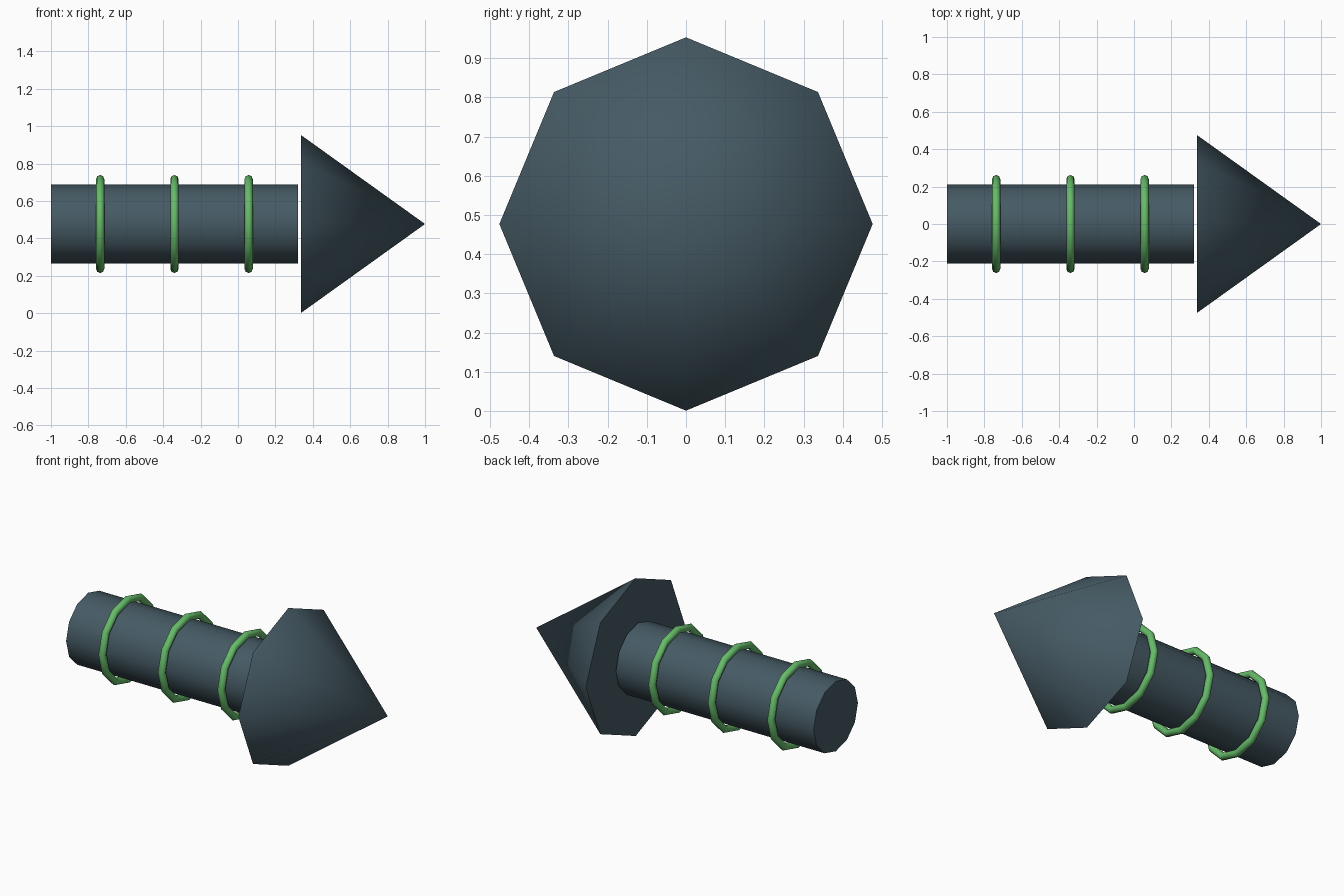
import bpy
from math import pi, radians

if "Cube" in bpy.data.objects:
    bpy.data.objects.remove(bpy.data.objects["Cube"])

AXIS_Z = 0.477
TURN = (0, pi / 2, 0)  # local z points along +x


def material(name, color):
    mat = bpy.data.materials.new(name)
    mat.diffuse_color = color
    mat.use_nodes = True
    mat.node_tree.nodes["Principled BSDF"].inputs["Base Color"].default_value = mat.diffuse_color
    return mat


slate = material("slate", (0.06, 0.102, 0.127, 1))
green = material("green", (0.133, 0.497, 0.144, 1))


def finish(name, mat, angle):
    obj = bpy.context.object
    obj.name = name
    obj.data.materials.append(mat)
    bpy.ops.object.shade_smooth_by_angle(angle=radians(angle))
    return obj


# Shaft: 12-sided cylinder lying along x
start, end = -1.0, 0.32
bpy.ops.mesh.primitive_cylinder_add(
    vertices=12, radius=0.211, depth=end - start,
    location=((start + end) / 2, 0, AXIS_Z), rotation=TURN)
finish("shaft", slate, 40)

# Arrow head: 8-sided cone, a hairline gap in front of the shaft
base, tip = 0.336, 1.0
bpy.ops.mesh.primitive_cone_add(
    vertices=8, radius1=0.476, radius2=0, depth=tip - base,
    location=((base + tip) / 2, 0, AXIS_Z), rotation=TURN)
finish("arrow_head", slate, 40)

# Three evenly spaced rings around the shaft
for i in range(3):
    bpy.ops.mesh.primitive_torus_add(
        major_segments=12, minor_segments=8,
        major_radius=0.24, minor_radius=0.022,
        location=(-0.737 + 0.397 * i, 0, AXIS_Z), rotation=TURN)
    finish(f"ring_{i + 1}", green, 60)
